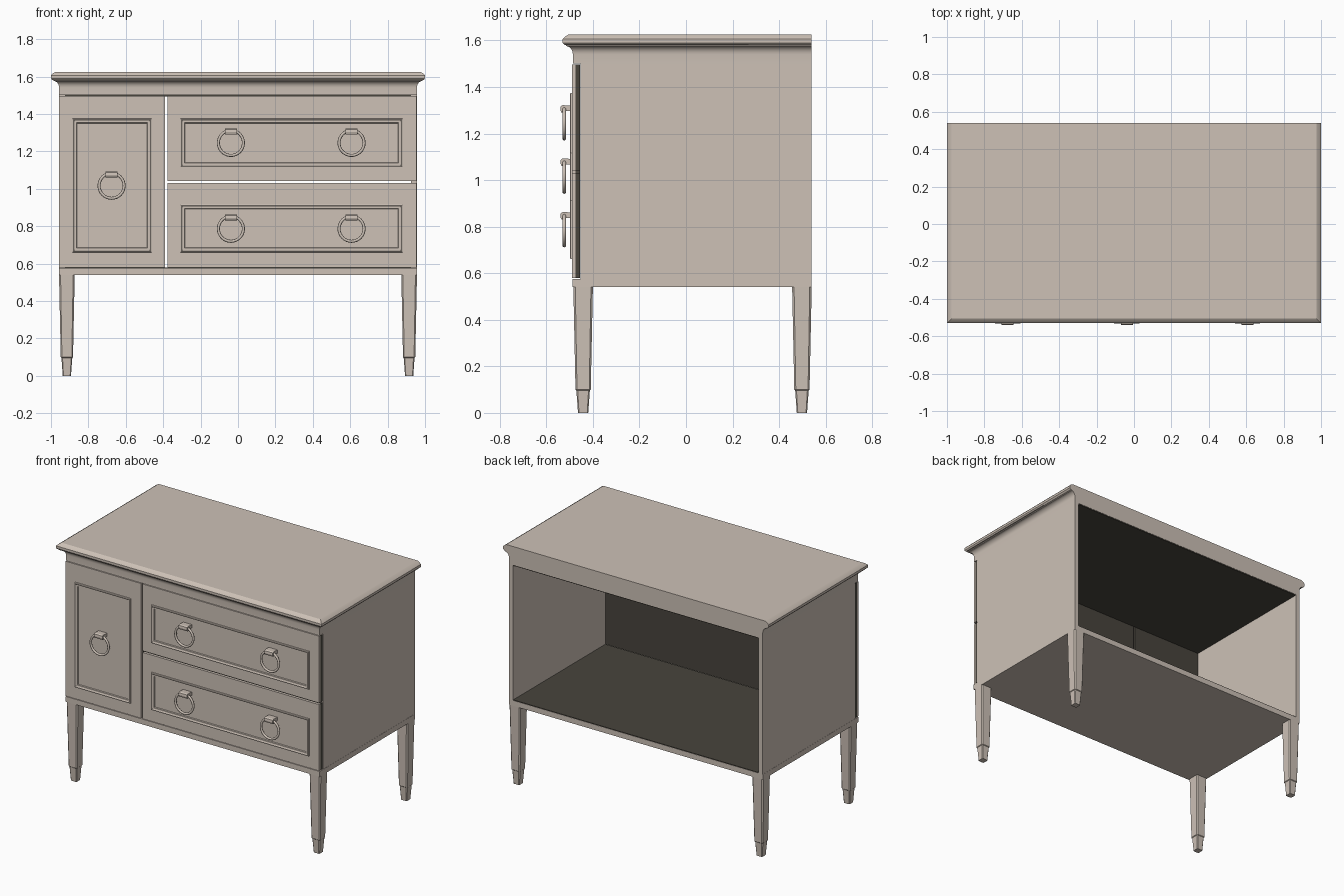
import bpy, bmesh, math

if "Cube" in bpy.data.objects:
    bpy.data.objects.remove(bpy.data.objects["Cube"])


def material(name, rgb):
    m = bpy.data.materials.new(name)
    m.diffuse_color = (*rgb, 1)
    m.use_nodes = True
    m.node_tree.nodes["Principled BSDF"].inputs["Base Color"].default_value = m.diffuse_color
    return m


PAINT = material("warm_grey_paint", (0.61, 0.535, 0.47))
DARK = material("dark_inner_wood", (0.065, 0.058, 0.046))


def finish(name, bm, mat, smooth=None):
    bmesh.ops.recalc_face_normals(bm, faces=bm.faces)
    me = bpy.data.meshes.new(name)
    bm.to_mesh(me)
    bm.free()
    ob = bpy.data.objects.new(name, me)
    bpy.context.collection.objects.link(ob)
    me.materials.append(mat)
    if smooth:
        bpy.ops.object.select_all(action='DESELECT')
        ob.select_set(True)
        bpy.context.view_layer.objects.active = ob
        bpy.ops.object.shade_smooth_by_angle(angle=math.radians(smooth))
    return ob


def loft(name, rings, mat, caps=True, closed=False, smooth=None):
    """Skin a list of equal-length closed point rings."""
    bm = bmesh.new()
    vs = [[bm.verts.new(p) for p in r] for r in rings]
    n = len(rings[0])
    for k in range(len(vs) if closed else len(vs) - 1):
        a, b = vs[k], vs[(k + 1) % len(vs)]
        for i in range(n):
            j = (i + 1) % n
            bm.faces.new((a[i], a[j], b[j], b[i]))
    if caps and not closed:
        bm.faces.new(vs[0])
        bm.faces.new(vs[-1])
    return finish(name, bm, mat, smooth)


def box(name, x, y, z, mat=PAINT):
    return loft(name, [[(x[0], y[0], h), (x[1], y[0], h), (x[1], y[1], h), (x[0], y[1], h)]
                       for h in z], mat)


# Carcass: open at the back
box("base_board", (-0.957, 0.957), (-0.488, 0.54), (0.54, 0.576))
for s, side in ((-1, "left"), (1, "right")):
    box(side + "_side_panel", sorted((s * 0.925, s * 0.956)), (-0.453, 0.54), (0.576, 1.5))
box("inner_floor", (-0.925, 0.925), (-0.453, 0.538), (0.576, 0.58), DARK)
box("inner_ceiling", (-0.925, 0.925), (-0.453, 0.538), (1.494, 1.5), DARK)

# Moulded top: frieze, cove and chamfered slab, flat at the back
profile = [(1.5, 0), (1.54, 0)]
for i in range(1, 7):
    a = i / 6 * math.pi / 2
    profile.append((1.54 + 0.036 * math.sin(a), 0.03 * (1 - math.cos(a))))
profile += [(1.58, 0.03), (1.582, 0.037), (1.59, 0.044), (1.606, 0.044), (1.615, 0.036), (1.625, 0.02)]
loft("moulded_top", [[(-0.956 - o, -0.486 - o, z), (0.956 + o, -0.486 - o, z),
                      (0.956 + o, 0.54, z), (-0.956 - o, 0.54, z)] for z, o in profile],
     PAINT, smooth=25)


# Tapered legs with small feet
def leg_ring(cx, cy, z, h):
    c = h * 0.8
    return [(cx + x, cy + y, z) for x, y in ((-c, -h), (c, -h), (h, -c), (h, c),
                                             (c, h), (-c, h), (-h, c), (-h, -c))]


for cx in (-0.915, 0.915):
    for cy, where in ((-0.442, "front"), (0.498, "back")):
        loft(where + "_leg", [leg_ring(cx, cy, z, h) for z, h in
             ((0, 0.022), (0.096, 0.029), (0.1, 0.033), (0.11, 0.033), (0.54, 0.042))], PAINT)


# Door and drawer fronts: painted face, dark backing, raised moulding
def moulding(name, x0, x1, z0, z1):
    rings = []
    for o, y in ((0, -0.487), (0.001, -0.496), (0.006, -0.499), (0.013, -0.495),
                 (0.022, -0.495), (0.026, -0.487)):
        rings.append([(x0 + o, y, z0 + o), (x1 - o, y, z0 + o),
                      (x1 - o, y, z1 - o), (x0 + o, y, z1 - o)])
    loft(name, rings, PAINT, closed=True)


def front(name, x, z, frame_x, frame_z):
    box(name + "_face", x, (-0.489, -0.474), z)
    box(name + "_backing", x, (-0.474, -0.455), z, DARK)
    moulding(name + "_moulding", *frame_x, *frame_z)


front("door", (-0.956, -0.389), (0.58, 1.497), (-0.885, -0.462), (0.66, 1.375))
front("upper_drawer", (-0.376, 0.954), (1.042, 1.497), (-0.308, 0.88), (1.115, 1.375))
front("lower_drawer", (-0.376, 0.954), (0.58, 1.031), (-0.308, 0.88), (0.66, 0.916))


# Ring pulls hanging from curled tabs
def ring_pull(cx, cz):
    rings = []
    for i in range(32):
        a = i * math.tau / 32
        rings.append([(cx + (0.067 + 0.008 * math.cos(b)) * math.cos(a),
                       -0.523 + 0.008 * math.sin(b),
                       cz + (0.067 + 0.008 * math.cos(b)) * math.sin(a))
                      for b in (k * math.tau / 8 for k in range(8))])
    loft("pull_ring", rings, PAINT, closed=True, smooth=60)
    side = [(-0.487, 0.052), (-0.518, 0.052), (-0.526, 0.044), (-0.536, 0.046), (-0.54, 0.058),
            (-0.538, 0.072), (-0.53, 0.077), (-0.487, 0.075)]
    loft("pull_tab", [[(cx + x, y, cz + z) for y, z in side] for x in (-0.032, 0.032)], PAINT)


ring_pull(-0.676, 1.016)
for px in (-0.038, 0.607):
    for pz in (1.245, 0.786):
        ring_pull(px, pz)
